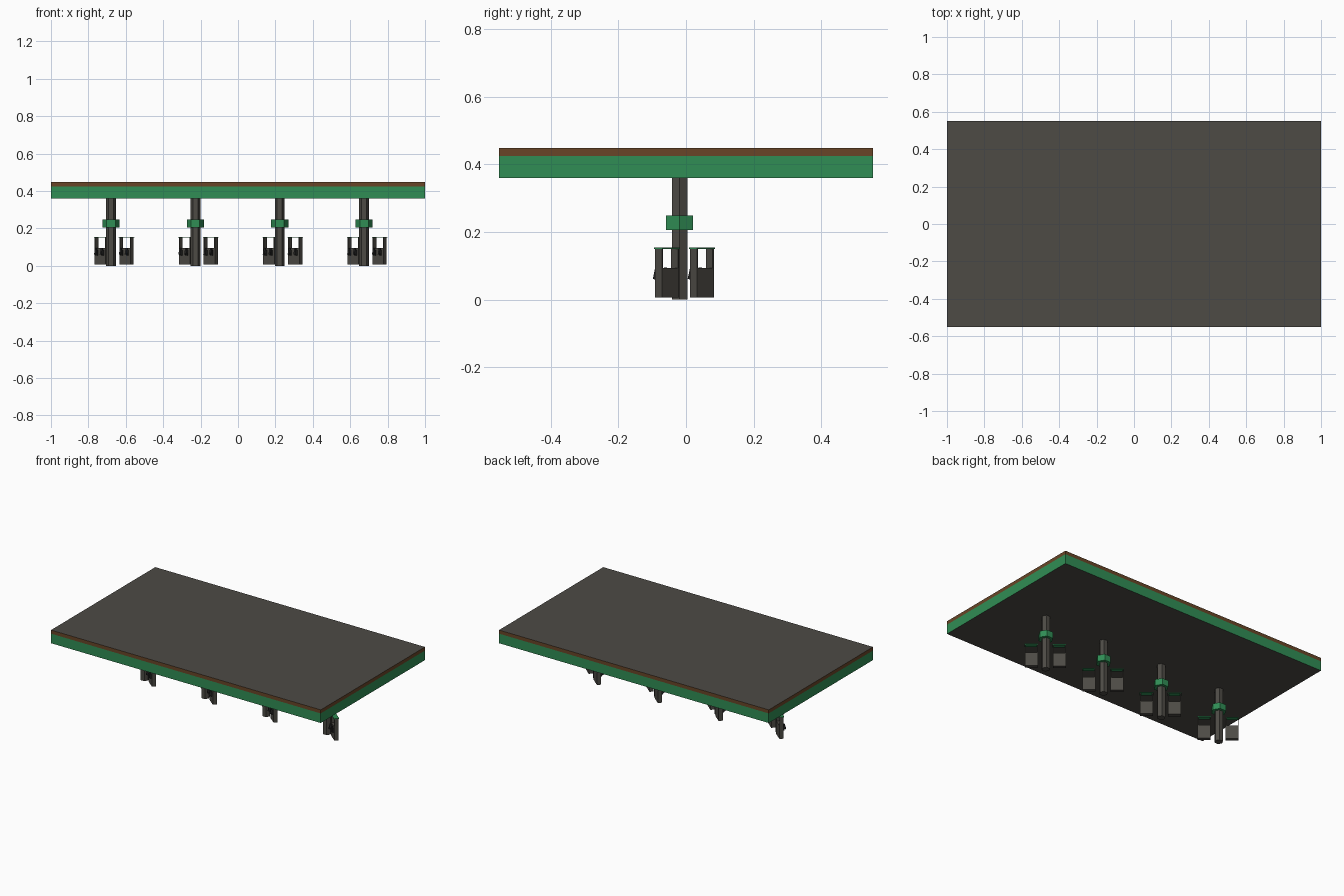
import bpy, bmesh, math
from mathutils import Matrix, Vector

if "Cube" in bpy.data.objects:
    bpy.data.objects.remove(bpy.data.objects["Cube"])


def material(name, rgb):
    m = bpy.data.materials.new(name)
    m.diffuse_color = (*rgb, 1)
    m.use_nodes = True
    m.node_tree.nodes["Principled BSDF"].inputs["Base Color"].default_value = m.diffuse_color
    return m


GREY = material("dark_grey", (0.075, 0.07, 0.06))
GREEN = material("green", (0.03, 0.27, 0.09))
BROWN = material("brown", (0.14, 0.06, 0.02))
BLACK = material("black", (0.02, 0.02, 0.02))


def finish(name, bm, mats, matrix=Matrix()):
    me = bpy.data.meshes.new(name)
    bm.to_mesh(me)
    bm.free()
    for m in mats:
        me.materials.append(m)
    ob = bpy.data.objects.new(name, me)
    ob.matrix_world = matrix
    bpy.context.collection.objects.link(ob)
    return ob


def add_box(bm, lo, hi):
    lo, hi = Vector(lo), Vector(hi)
    mat = Matrix.Translation((lo + hi) / 2) @ Matrix.Diagonal((*(hi - lo), 1))
    return bmesh.ops.create_cube(bm, size=1, matrix=mat)["verts"]


def hex_prism(name, x, y, r, z0, z1, mat):
    bm = bmesh.new()
    bmesh.ops.create_cone(bm, cap_ends=True, segments=6, radius1=r, radius2=r, depth=z1 - z0,
                          matrix=Matrix.Rotation(math.pi / 6, 4, 'Z'))
    # put corners on the x axis
    if max(v.co.x for v in bm.verts) < r * 0.99:
        bmesh.ops.rotate(bm, verts=bm.verts, matrix=Matrix.Rotation(math.pi / 6, 3, 'Z'))
    finish(name, bm, [mat], Matrix.Translation((x, y, (z0 + z1) / 2)))


# canopy: one block with a green band, a brown rim and grey top and underside
bm = bmesh.new()
add_box(bm, (-1, -0.552, 0.36), (1, 0.552, 0.448))
bmesh.ops.bisect_plane(bm, geom=bm.verts[:] + bm.edges[:] + bm.faces[:],
                       plane_co=(0, 0, 0.424), plane_no=(0, 0, 1))
bm.normal_update()
for f in bm.faces:
    if abs(f.normal.z) < 0.5:
        f.material_index = 2 if f.calc_center_median().z > 0.424 else 1
finish("canopy", bm, [GREY, GREEN, BROWN])


def pump(name, x, y):
    place = Matrix.Translation((x, y, 0)) @ Matrix.Rotation(math.radians(-40), 4, 'Z')
    w, d, t = 0.039, 0.013, 0.005
    # lower cabinet and two side panels holding up the cap
    bm = bmesh.new()
    add_box(bm, (-w + t, -d, 0.006), (w - t, d, 0.094))
    for s in (-1, 1):
        xs = sorted((s * w, s * (w - t)))
        add_box(bm, (xs[0], -d, 0.006), (xs[1], d, 0.15))
    finish(name + "_body", bm, [GREY], place)
    # cap
    bm = bmesh.new()
    add_box(bm, (-w - 0.002, -d - 0.003, 0.15), (w + 0.002, d + 0.003, 0.154))
    finish(name + "_cap", bm, [GREEN], place)
    # two nozzles on the front
    bm = bmesh.new()
    for u in (-0.02, 0.02):
        add_box(bm, (u - 0.006, -d - 0.01, 0.055), (u + 0.006, -d, 0.085))
        grip = add_box(bm, (u - 0.005, -d - 0.017, 0.06), (u + 0.005, -d - 0.009, 0.095))
        bmesh.ops.rotate(bm, verts=grip, cent=(u, -d - 0.013, 0.075),
                         matrix=Matrix.Rotation(math.radians(-15), 3, 'X'))
    finish(name + "_nozzles", bm, [BLACK], place)


# four columns, each with a collar and a pump on either side
for i in range(4):
    x = -0.679 + 0.451 * i
    hex_prism(f"column_{i}", x, -0.019, 0.0265, 0.0, 0.36, GREY)
    hex_prism(f"collar_{i}", x, -0.019, 0.046, 0.206, 0.248, GREEN)
    pump(f"front_pump_{i}", x + 0.083, -0.056)
    pump(f"back_pump_{i}", x - 0.050, 0.047)
